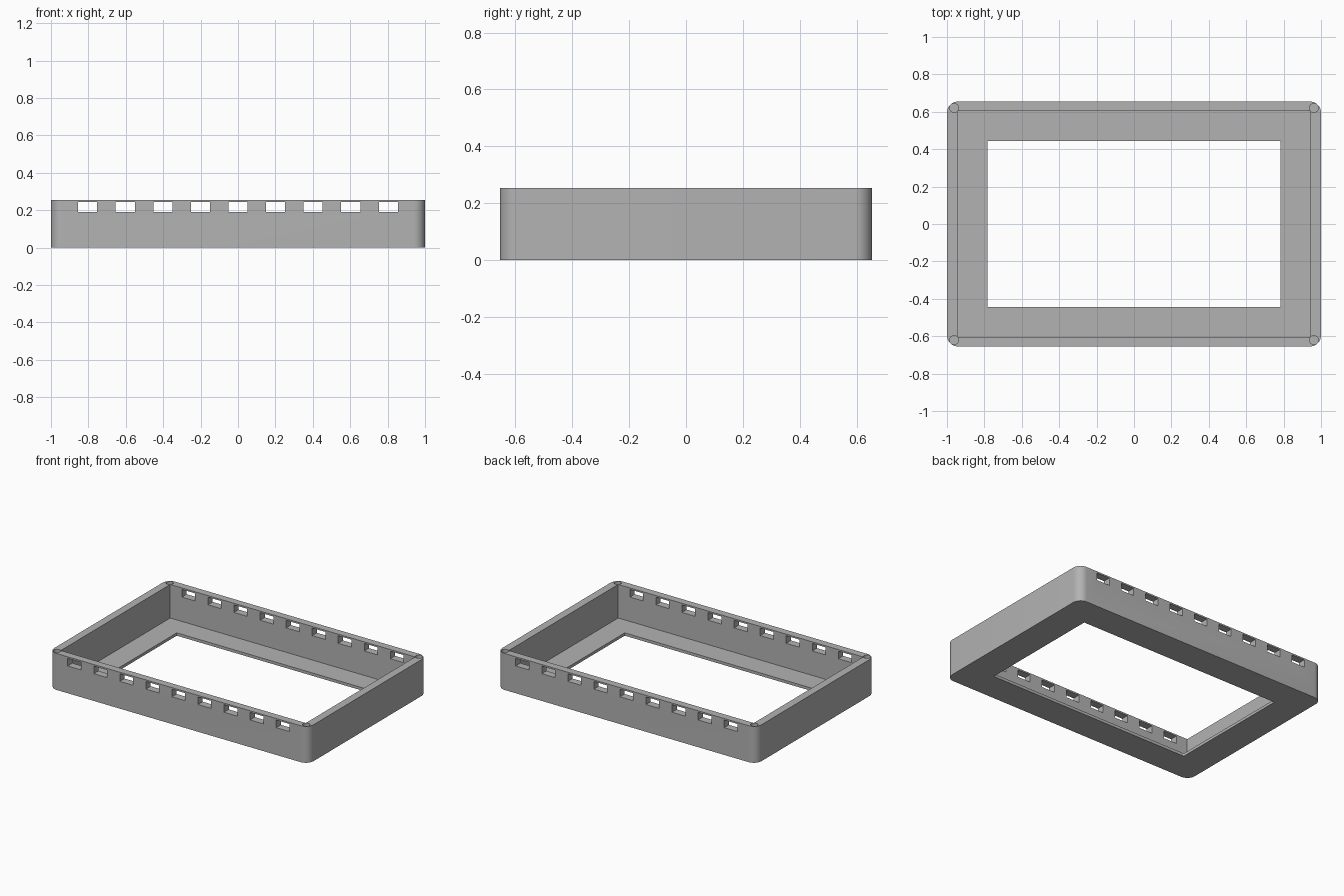
import bpy, bmesh, math
from mathutils import Matrix, Vector

cube = bpy.data.objects.get("Cube")
if cube:
    bpy.data.objects.remove(cube, do_unlink=True)

# Overall sizes
HALF_X, HALF_Y, HEIGHT = 1.0, 0.655, 0.254
FLOOR = 0.02

grey = bpy.data.materials.new("plain_grey")
grey.use_nodes = True
colour = (0.45, 0.45, 0.45, 1)
grey.diffuse_color = colour
grey.node_tree.nodes["Principled BSDF"].inputs["Base Color"].default_value = colour


def add_box(bm, low, high, radius=0.0):
    """Box between two corners, with optionally rounded upright edges."""
    low, high = Vector(low), Vector(high)
    size = high - low
    place = Matrix.Translation((low + high) / 2) @ Matrix.Diagonal((*size, 1))
    verts = bmesh.ops.create_cube(bm, size=1, matrix=place)["verts"]
    if radius:
        edges = {e for v in verts for e in v.link_edges
                 if abs(e.verts[0].co.z - e.verts[1].co.z) > size.z / 2}
        bmesh.ops.bevel(bm, geom=list(edges), offset=radius, segments=10,
                        profile=0.5, affect='EDGES')


def make_object(name, bm):
    mesh = bpy.data.meshes.new(name)
    bm.to_mesh(mesh)
    bm.free()
    mesh.materials.append(grey)
    obj = bpy.data.objects.new(name, mesh)
    bpy.context.collection.objects.link(obj)
    return obj


# Outer body with rounded corners
bm = bmesh.new()
add_box(bm, (-HALF_X, -HALF_Y, 0), (HALF_X, HALF_Y, HEIGHT), 0.06)
frame = make_object("enclosure_frame", bm)

# Open cavity above the floor rim
bm = bmesh.new()
add_box(bm, (-0.945, -0.603, FLOOR), (0.945, 0.603, HEIGHT + 0.1))
cavity = make_object("cavity_cutter", bm)

# Window through the floor
bm = bmesh.new()
add_box(bm, (-0.784, -0.445, -0.1), (0.784, 0.445, 0.1), 0.006)
window = make_object("window_cutter", bm)

# Row of vent slots through the front and back walls
bm = bmesh.new()
for i in range(-4, 5):
    x = i * 0.201
    add_box(bm, (x - 0.051, -1, 0.19), (x + 0.051, 1, 0.243))
slots = make_object("vent_slot_cutter", bm)

# Blind screw holes in the corners
bm = bmesh.new()
for sx in (-1, 1):
    for sy in (-1, 1):
        bmesh.ops.create_cone(bm, cap_ends=True, segments=32,
                              radius1=0.024, radius2=0.024, depth=0.2,
                              matrix=Matrix.Translation((sx * 0.962, sy * 0.621, HEIGHT)))
holes = make_object("screw_hole_cutter", bm)

# Cut everything out of the body
bpy.context.view_layer.objects.active = frame
for cutter in (cavity, window, slots, holes):
    cutter.hide_render = True
    mod = frame.modifiers.new(cutter.name, 'BOOLEAN')
    mod.operation = 'DIFFERENCE'
    mod.solver = 'EXACT'
    mod.object = cutter
    bpy.ops.object.modifier_apply(modifier=mod.name)
    bpy.data.objects.remove(cutter, do_unlink=True)

# Smooth the rounded corners, keep the edges crisp
bpy.ops.object.select_all(action='DESELECT')
frame.select_set(True)
bpy.ops.object.shade_smooth_by_angle(angle=math.radians(30))
